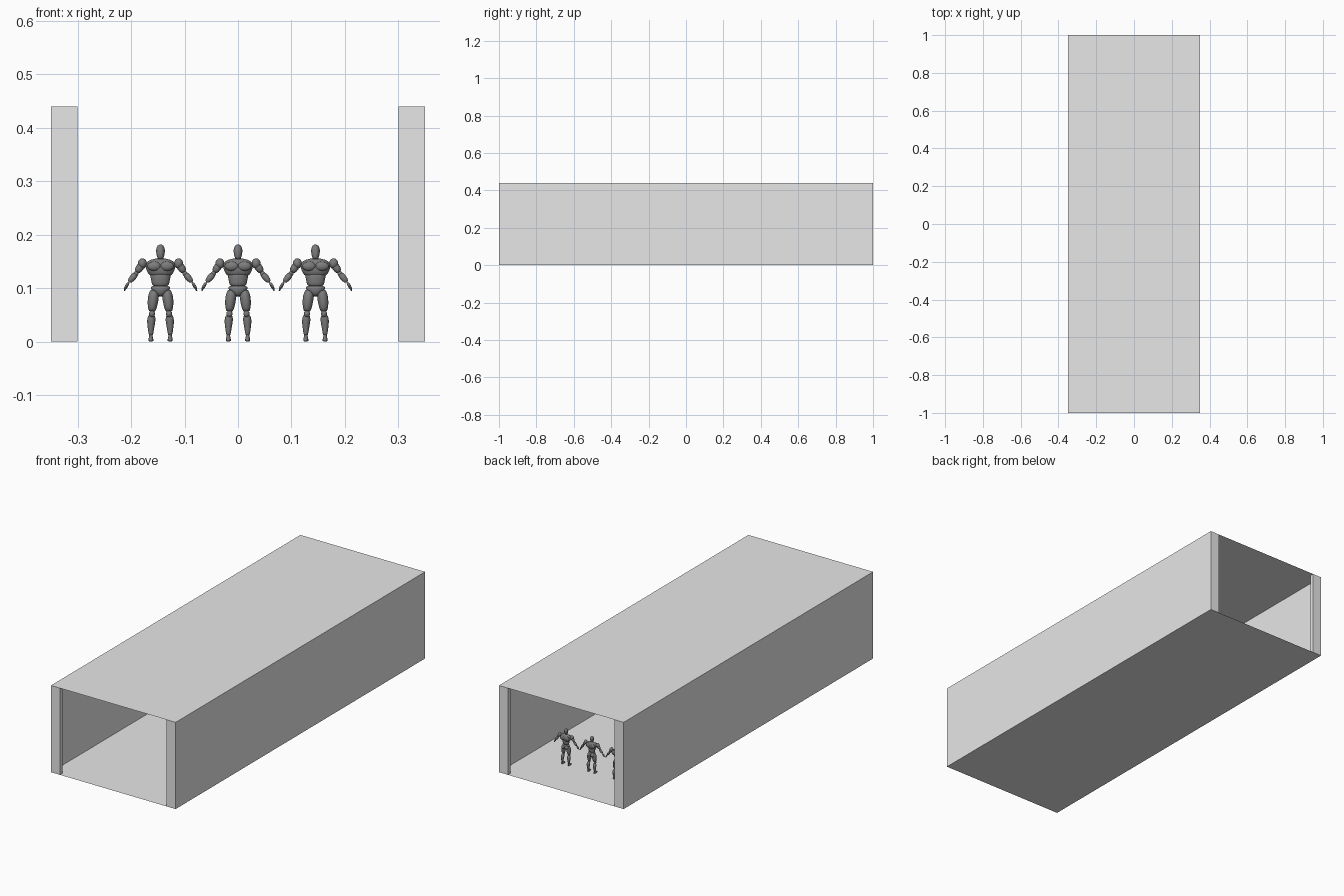
import bpy, bmesh, math
from mathutils import Vector

cube = bpy.data.objects.get("Cube")
if cube:
    bpy.data.objects.remove(cube)


def material(name, value):
    m = bpy.data.materials.new(name)
    m.use_nodes = True
    color = (value, value, value, 1)
    m.diffuse_color = color
    m.node_tree.nodes["Principled BSDF"].inputs["Base Color"].default_value = color
    return m


wall_grey = material("light grey", 0.8)
figure_grey = material("dark grey", 0.2)

W, L, H = 0.35, 1.0, 0.44


def add_object(name, mesh, mat, location=(0, 0, 0)):
    if not mesh.materials:
        mesh.materials.append(mat)
    ob = bpy.data.objects.new(name, mesh)
    ob.location = location
    bpy.context.collection.objects.link(ob)
    return ob


def box(name, size, center, open_ends=False):
    bm = bmesh.new()
    bmesh.ops.create_cube(bm, size=1)
    bmesh.ops.scale(bm, vec=size, verts=bm.verts)
    if open_ends:
        ends = [f for f in bm.faces if abs(f.normal.y) > 0.5]
        bmesh.ops.delete(bm, geom=ends, context="FACES")
    mesh = bpy.data.meshes.new(name)
    bm.to_mesh(mesh)
    bm.free()
    return add_object(name, mesh, wall_grey, center)


# Hall: thin open-ended shell with a post at each corner
box("hall_shell", (2 * W, 2 * L, H), (0, 0, H / 2), open_ends=True)
for y, end in ((-1, "front"), (1, "back")):
    for x, side in ((-1, "right"), (1, "left")):
        box(f"{end}_{side}_post", (0.05, 0.02, H),
            (x * (W - 0.025), y * (L - 0.01), H / 2))


# Figures: each part is a loft of ellipses (x, y, z, half width, half depth)
def loft(bm, rings, mirror=False, sides=12):
    for s in ((1, -1) if mirror else (1,)):
        loops = []
        for i, (x, y, z, rw, rd) in enumerate(rings):
            a, b = rings[max(i - 1, 0)], rings[min(i + 1, len(rings) - 1)]
            d = Vector((b[0] - a[0], 0, b[2] - a[2])).normalized()
            u = Vector((d.z, 0, -d.x))
            loop = []
            for k in range(sides):
                t = math.tau * k / sides
                p = Vector((x, y, z)) + u * rw * math.cos(t)
                p.y += rd * math.sin(t)
                p.x *= s
                loop.append(bm.verts.new(p))
            loops.append(loop)
        faces = [bm.faces.new(loops[0]), bm.faces.new(loops[-1])]
        for lo, hi in zip(loops, loops[1:]):
            for k in range(sides):
                n = (k + 1) % sides
                faces.append(bm.faces.new((lo[k], lo[n], hi[n], hi[k])))
        bmesh.ops.recalc_face_normals(bm, faces=faces)


def ball(bm, center, radii, mirror=False):
    for s in ((1, -1) if mirror else (1,)):
        made = bmesh.ops.create_uvsphere(bm, u_segments=12, v_segments=8, radius=1)
        bmesh.ops.scale(bm, vec=radii, verts=made["verts"])
        bmesh.ops.translate(bm, vec=(s * center[0], center[1], center[2]),
                            verts=made["verts"])


parts = {name: bmesh.new() for name in ("head", "torso", "pelvis", "arms", "legs", "feet")}

# Head with jaw and neck
loft(parts["head"], [(0, 0, .150, .007, .007), (0, 0, .160, .006, .006)])
loft(parts["head"], [(0, -.005, .154, .004, .005), (0, -.003, .158, .007, .009),
                     (0, -.001, .168, .009, .012), (0, 0, .177, .008, .011),
                     (0, 0, .182, .003, .005)])
# Abdomen, rib cage, chest plates and neck muscles
loft(parts["torso"], [(0, 0, .102, .016, .010), (0, 0, .110, .017, .011),
                      (0, 0, .122, .020, .012), (0, 0, .130, .020, .012)])
loft(parts["torso"], [(0, .001, .120, .020, .011), (0, .001, .130, .026, .015),
                      (0, .001, .143, .031, .016), (0, .002, .151, .026, .012),
                      (0, .002, .156, .010, .007)])
ball(parts["torso"], (.012, -.010, .141), (.014, .007, .009), mirror=True)
ball(parts["torso"], (.013, .012, .139), (.013, .006, .012), mirror=True)
# Pelvis and buttocks
loft(parts["pelvis"], [(0, 0, .084, .005, .007), (0, 0, .092, .014, .012),
                       (0, 0, .100, .020, .013), (0, 0, .105, .018, .011)])
ball(parts["pelvis"], (.009, .008, .091), (.010, .009, .010), mirror=True)
# Arms: shoulder, upper arm, forearm, hand and thumb
ball(parts["arms"], (.034, .001, .146), (.009, .010, .010), mirror=True)
loft(parts["arms"], [(.032, .001, .148, .007, .008), (.039, .001, .138, .008, .008),
                     (.045, .001, .129, .006, .006)], mirror=True)
ball(parts["arms"], (.046, .001, .127), (.005, .005, .005), mirror=True)
loft(parts["arms"], [(.045, .001, .128, .005, .005), (.051, 0, .121, .007, .007),
                     (.060, -.001, .110, .004, .004)], mirror=True)
loft(parts["arms"], [(.059, -.001, .111, .003, .004), (.064, -.002, .104, .003, .006),
                     (.067, -.003, .098, .002, .005), (.068, -.003, .094, .001, .003)],
     mirror=True)
loft(parts["arms"], [(.062, -.005, .107, .002, .002), (.063, -.009, .099, .001, .001)],
     mirror=True)
# Legs: thigh, knee and calf
loft(parts["legs"], [(.011, 0, .098, .008, .010), (.013, 0, .086, .011, .013),
                     (.015, -.001, .070, .010, .012), (.016, -.001, .054, .007, .008)],
     mirror=True)
ball(parts["legs"], (.016, -.003, .052), (.006, .007, .007), mirror=True)
loft(parts["legs"], [(.016, 0, .052, .006, .007), (.0175, .003, .040, .009, .010),
                     (.018, .003, .025, .006, .007), (.018, .003, .008, .004, .005)],
     mirror=True)
# Feet
loft(parts["feet"], [(.018, -.004, 0, .005, .014), (.018, -.004, .003, .005, .014),
                     (.018, 0, .008, .004, .009), (.018, .003, .014, .003, .005)],
     mirror=True)

meshes = {}
for name, bm in parts.items():
    for f in bm.faces:
        f.smooth = True
    meshes[name] = bpy.data.meshes.new("figure_" + name)
    bm.to_mesh(meshes[name])
    bm.free()

for x, side in ((-.145, "right"), (0, "middle"), (.145, "left")):
    for name, mesh in meshes.items():
        ob = add_object(f"{side}_figure_{name}", mesh, figure_grey, (x, .755, 0))
        sub = ob.modifiers.new("smooth", "SUBSURF")
        sub.levels = sub.render_levels = 1
